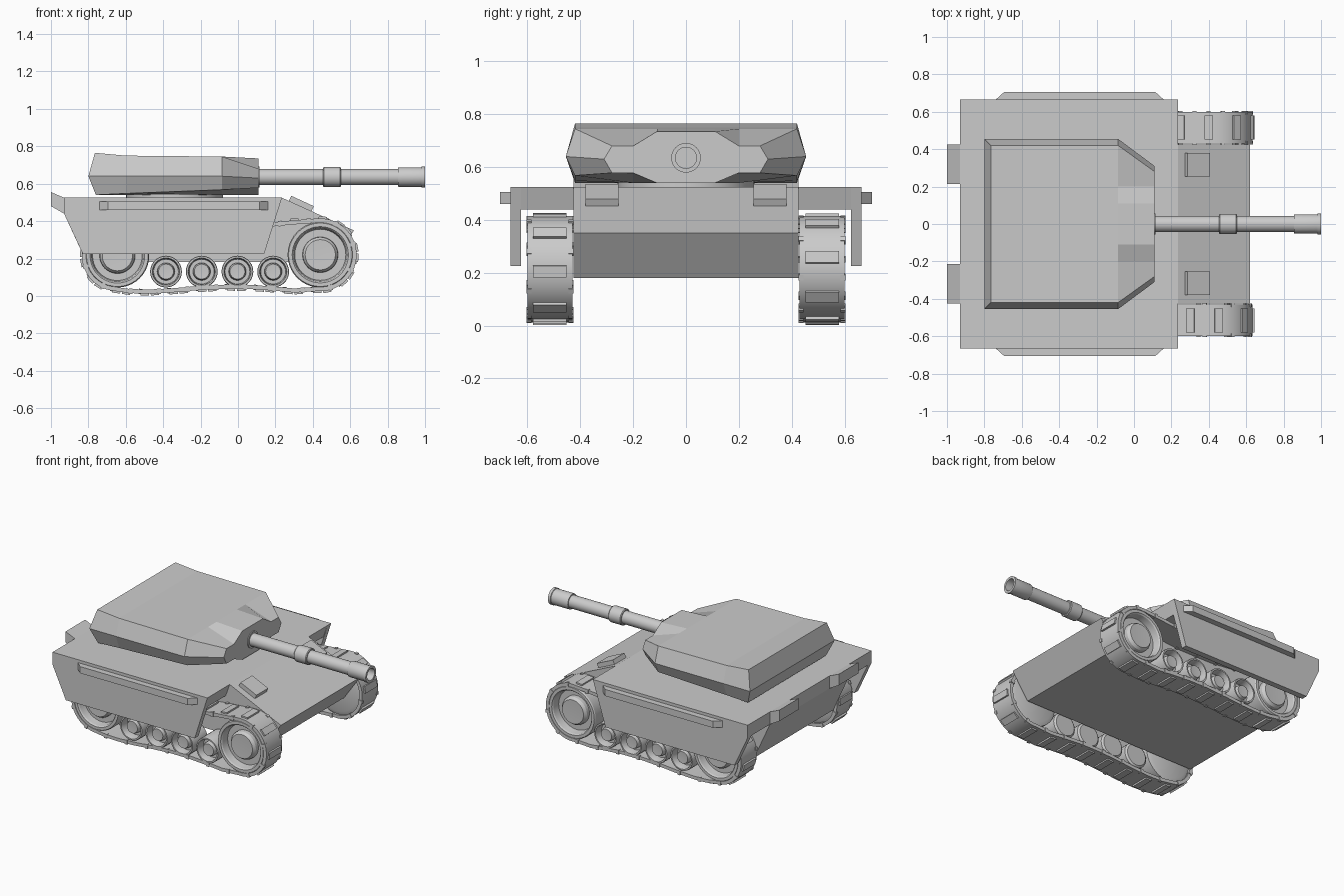
import bpy, bmesh
from math import sin, cos, pi, radians
from mathutils import Vector

if "Cube" in bpy.data.objects:
    bpy.data.objects.remove(bpy.data.objects["Cube"])


def make(name, verts, faces, smooth=False):
    bm = bmesh.new()
    vs = [bm.verts.new(v) for v in verts]
    for f in faces:
        bm.faces.new([vs[i] for i in f])
    bmesh.ops.remove_doubles(bm, verts=bm.verts, dist=1e-5)
    bmesh.ops.recalc_face_normals(bm, faces=bm.faces)
    me = bpy.data.meshes.new(name)
    bm.to_mesh(me)
    bm.free()
    if smooth:
        for p in me.polygons:
            p.use_smooth = True
        me.set_sharp_from_angle(angle=radians(30))
    ob = bpy.data.objects.new(name, me)
    bpy.context.collection.objects.link(ob)
    return ob


def loft(name, rings, smooth=False, closed=False, caps=True):
    n, m = len(rings[0]), len(rings)
    verts = [p for r in rings for p in r]
    faces = [(i * n + j, i * n + (j + 1) % n, (i + 1) % m * n + (j + 1) % n, (i + 1) % m * n + j)
             for i in range(m if closed else m - 1) for j in range(n)]
    if caps and not closed:
        faces += [tuple(range(n)), tuple(range((m - 1) * n, m * n))]
    return make(name, verts, faces, smooth)


def extrude(name, prof, y0, y1):
    return loft(name, [[(x, y, z) for x, z in prof] for y in (y0, y1)])


def lathe(name, prof, place, segs=32):
    # prof holds (radius, distance along axis)
    return loft(name, [[place(r * cos(2 * pi * k / segs), r * sin(2 * pi * k / segs), a)
                        for k in range(segs)] for r, a in prof], True)


# Hull, fender deck and turret ring
extrude("hull", [(-.93, .44), (-.93, .525), (.235, .525), (.62, .35), (.5, .18), (-.81, .18)], -.425, .425)
extrude("fender_deck", [(-.93, .44), (-.93, .525), (.235, .525), (.205, .44)], -.665, .665)
lathe("turret_ring", [(.26, .52), (.26, .55)], lambda u, v, a: (-.34 + u, v, a))

# Turret: sections of 12 points, pinched at the front around the gun
def section(xm, xt, xb, wm, zm, w, zt, ztc, zb, zb2, zbc):
    half = [(xb, .11, zbc), (xb, .2, zb2), (xb, w, zb), (xm, wm, zm),
            (xt, w, zt), (xt, .2, zt), (xt, .11, ztc)]
    return half + [(x, -y, z) for x, y, z in reversed(half)]


secs = [section(-.80, -.765, -.76, .455, .64, .42, .765, .765, .54, .54, .54),
        section(-.60, -.60, -.60, .455, .64, .42, .75, .75, .548, .54, .54),
        section(-.085, -.085, -.085, .455, .64, .42, .745, .745, .568, .54, .54),
        section(.11, .11, .11, .31, .63, .28, .68, .735, .578, .578, .54)]
n = 14
tv = [p for s in secs for p in s]
tf = [(i * n + j, i * n + (j + 1) % n, (i + 1) * n + (j + 1) % n, (i + 1) * n + j)
      for i in range(3) for j in range(n)]
tf += [(3, 4, 5, 6, 7, 8, 9, 10), (0, 1, 2, 3, 10, 11, 12, 13), tuple(range(42, 56))]
make("turret", tv, tf)

# Gun barrel with collar and hollow muzzle
lathe("gun_barrel", [(.056, .08), (.056, .115), (.043, .115), (.043, .455), (.05, .455), (.054, .46), (.054, .545),
                     (.05, .55), (.043, .55), (.043, .855), (.05, .855), (.052, .86), (.052, .98),
                     (.056, .982), (.056, 1), (.04, 1), (.04, .8)],
      lambda u, v, a: (a, u, .635 + v))

# Track path: front arc, sagging top run, rear arc, wavy bottom run
def arc(cx, cz, r, a0, a1, k=24):
    return [(cx + r * cos(radians(a0 + (a1 - a0) * i / k)), cz + r * sin(radians(a0 + (a1 - a0) * i / k)))
            for i in range(k + 1)]


path = arc(.44, .22, .195, -95, 95)
path += [(.25, .40), (0, .375), (-.25, .375), (-.5, .40)]
path += arc(-.645, .215, .19, 90, 255)
path += [(-.58, .015), (-.48, .012), (-.36, .018), (-.22, .03), (-.08, .038),
         (.06, .037), (.18, .029), (.3, .018)]
path = [Vector((x, 0, z)) for x, z in path]
path.append(path[0])
lens = [(b - a).length for a, b in zip(path, path[1:])]
total = sum(lens)


def at(d):
    d %= total
    for a, b, l in zip(path, path[1:], lens):
        if d <= l and l > 0:
            return a.lerp(b, d / l)
        d -= l
    return path[0].copy()


def frame(d):
    t = (at(d + .012) - at(d - .012)).normalized()
    return at(d), t, Vector((t.z, 0, -t.x))   # outward normal


def track_box(d, length, y0, y1, lo, hi):
    p, t, nrm = frame(d)
    return [tuple(p + t * s * length / 2 + nrm * h + Vector((0, y, 0)))
            for y in (y0, y1) for s, h in ((-1, lo), (1, lo), (1, hi), (-1, hi))]


BOX = [(0, 1, 2, 3), (4, 5, 6, 7), (0, 1, 5, 4), (1, 2, 6, 5), (2, 3, 7, 6), (3, 0, 4, 7)]
LINKS = 22
for s, side in ((-1, "right"), (1, "left")):
    # Belt
    rings = []
    for i in range(110):
        p, t, nrm = frame(total * i / 110)
        rings.append([tuple(p + nrm * h + Vector((0, s * y, 0)))
                      for h, y in ((0, .43), (0, .6), (-.022, .6), (-.022, .43))])
    loft(f"track_belt_{side}", rings, True, closed=True)
    # Raised pads and edge clips
    verts, faces = [], []
    for i in range(LINKS):
        d = total * (i + (.35 if s > 0 else 0)) / LINKS
        half = total / LINKS / 2
        for args in ((d, .045, s * .452, s * .58, -.01, .010),
                     (d + half, .02, s * .425, s * .445, -.025, .004),
                     (d + half, .02, s * .585, s * .604, -.025, .004)):
            k = len(verts)
            verts += track_box(*args)
            faces += [tuple(k + q for q in f) for f in BOX]
    make(f"track_pads_{side}", verts, faces)

    # Large end wheels and small road wheels
    def wheel(name, x, z, r, hub, segs):
        prof = [(0, .435), (r * .85, .435), (r, .445), (r, .592), (r * .97, .6), (r * .86, .6), (r * .82, .592),
                (r * .78, .545), (hub * 1.12, .545), (hub * 1.1, .57), (hub * .95, .588), (hub * .85, .588), (0, .583)]
        lathe(name, prof, lambda u, v, a: (x + u, s * a, z + v), segs)
    wheel(f"front_wheel_{side}", .44, .22, .175, .085, 40)
    wheel(f"rear_wheel_{side}", -.645, .215, .17, .085, 40)
    for i in range(4):
        wheel(f"road_wheel_{i + 1}_{side}", -.385 + .191 * i, .13, .085, .042, 28)

    # Side skirt and tapered rail
    extrude(f"side_skirt_{side}", [(-.93, .525), (.235, .525), (.14, .225), (-.83, .225), (-.93, .44)],
            s * .625, s * .665)
    loft(f"side_rail_{side}", [[(a, s * y, .46), (b, s * y, .46), (b, s * y, .505), (a, s * y, .505)]
                               for y, a, b in ((.66, -.745, .165), (.705, -.695, .115))])
    # Headlight box on the glacis and rear bracket
    extrude(f"headlight_{side}", [(.285, .535), (.405, .48), (.39, .445), (.265, .495)], s * .255, s * .38)
    extrude(f"rear_bracket_{side}", [(-1, .555), (-.93, .525), (-.93, .44), (-1, .48)], s * .215, s * .425)
